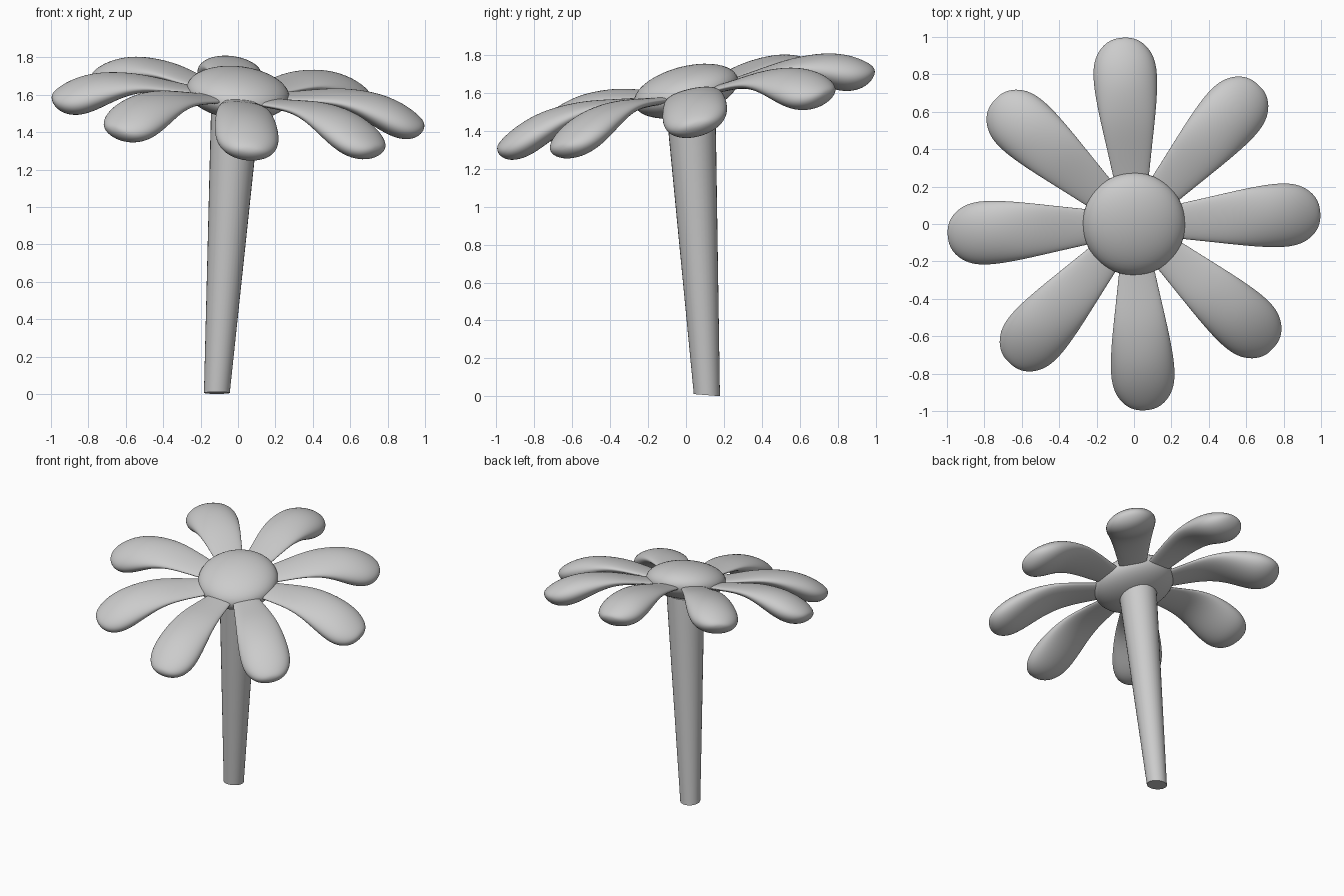
import bpy, bmesh, math

if "Cube" in bpy.data.objects:
    bpy.data.objects.remove(bpy.data.objects["Cube"])

TILT_X, TILT_Y = -0.085, 0.20   # slope of the flower head


def tilt(x, y, z):
    return (x, y, z + TILT_X * x + TILT_Y * y)


def loft(name, rings, subdiv=0, angle=40):
    """Join rings of points into a closed, capped, smooth surface."""
    bm = bmesh.new()
    rows = [[bm.verts.new(p) for p in ring] for ring in rings]
    n = len(rows[0])
    for a, b in zip(rows, rows[1:]):
        for i in range(n):
            j = (i + 1) % n
            bm.faces.new((a[i], a[j], b[j], b[i]))
    bm.faces.new(rows[0])
    bm.faces.new(rows[-1])
    bmesh.ops.recalc_face_normals(bm, faces=bm.faces[:])
    me = bpy.data.meshes.new(name)
    bm.to_mesh(me)
    bm.free()
    ob = bpy.data.objects.new(name, me)
    bpy.context.collection.objects.link(ob)
    if subdiv:
        mod = ob.modifiers.new("Smooth", 'SUBSURF')
        mod.levels = mod.render_levels = subdiv
        for p in me.polygons:
            p.use_smooth = True
    else:
        bpy.ops.object.select_all(action='DESELECT')
        ob.select_set(True)
        bpy.context.view_layer.objects.active = ob
        bpy.ops.object.shade_smooth_by_angle(angle=math.radians(angle))
    return ob


# Petal stations: radius, half width, underside height, top height
STATIONS = [
    (0.15, 0.080, 1.575, 1.615),
    (0.27, 0.100, 1.583, 1.628),
    (0.40, 0.122, 1.592, 1.648),
    (0.52, 0.143, 1.585, 1.666),
    (0.63, 0.161, 1.545, 1.670),
    (0.74, 0.174, 1.478, 1.662),
    (0.83, 0.175, 1.435, 1.638),
    (0.90, 0.158, 1.428, 1.606),
    (0.955, 0.120, 1.443, 1.570),
    (0.988, 0.072, 1.475, 1.540),
    (0.998, 0.025, 1.500, 1.520),
]


def petal(index, sides=16):
    a = math.radians(3.4 + 45 * index)
    ca, sa = math.cos(a), math.sin(a)
    rings = []
    for r, w, low, high in STATIONS:
        ring = []
        for k in range(sides):
            t = 2 * math.pi * k / sides
            s = w * math.cos(t)
            z = (low + high) / 2 + (high - low) / 2 * math.sin(t)
            ring.append(tilt(r * ca - s * sa, r * sa + s * ca, z))
        rings.append(ring)
    loft(f"petal_{index + 1}", rings, subdiv=2)


for i in range(8):
    petal(i)

# Flower centre: flattened, tilted ball
bpy.ops.mesh.primitive_uv_sphere_add(segments=48, ring_count=24, radius=1)
centre = bpy.context.object
centre.name = "flower_centre"
for v in centre.data.vertices:
    x, y, z = v.co
    v.co = tilt(0.275 * x, 0.275 * y, 1.61 + 0.132 * z)
bpy.ops.object.shade_smooth()

# Stem: leaning cone, wider at the top, with a slightly slanted foot
stem_rings = []
for cx, cy, cz, rad, slant in ((-0.113, 0.110, 0.006, 0.069, -0.08),
                               (-0.013, 0.025, 1.53, 0.131, 0.0)):
    stem_rings.append([
        (cx + rad * math.cos(t), cy + rad * math.sin(t), cz + slant * rad * math.sin(t))
        for t in (2 * math.pi * k / 32 for k in range(32))])
loft("stem", stem_rings)
